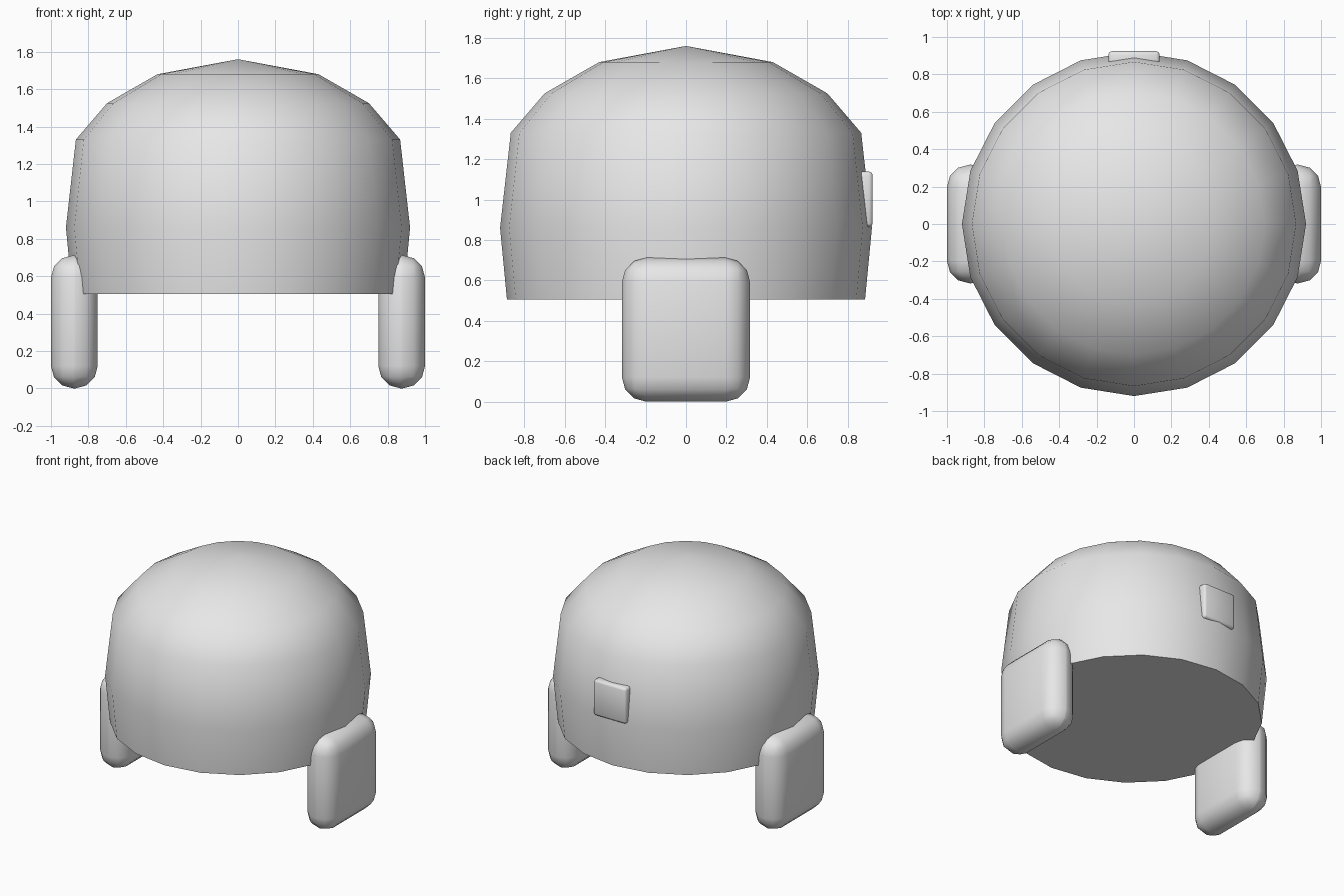
import bpy
import bmesh
import math
from mathutils import Matrix, Vector

if "Cube" in bpy.data.objects:
    bpy.data.objects.remove(bpy.data.objects["Cube"], do_unlink=True)

# Single grey finish
grey = bpy.data.materials.new("light_grey")
grey.use_nodes = True
grey.diffuse_color = (0.8, 0.8, 0.8, 1)
grey.node_tree.nodes["Principled BSDF"].inputs["Base Color"].default_value = (0.8, 0.8, 0.8, 1)


def finish(name, bm):
    """Turn a bmesh into a smooth shaded object with sharp hard edges."""
    bmesh.ops.recalc_face_normals(bm, faces=bm.faces)
    mesh = bpy.data.meshes.new(name)
    bm.to_mesh(mesh)
    bm.free()
    mesh.materials.append(grey)
    obj = bpy.data.objects.new(name, mesh)
    bpy.context.collection.objects.link(obj)
    bpy.ops.object.select_all(action="DESELECT")
    obj.select_set(True)
    bpy.context.view_layer.objects.active = obj
    bpy.ops.object.shade_smooth_by_angle(angle=math.radians(60))
    return obj


def rounded_box(name, low, high, radius, segments):
    low, high = Vector(low), Vector(high)
    bm = bmesh.new()
    place = Matrix.Translation((low + high) / 2) @ Matrix.Diagonal((*(high - low), 1))
    bmesh.ops.create_cube(bm, size=1, matrix=place)
    bmesh.ops.bevel(bm, geom=bm.edges[:], offset=radius, segments=segments,
                    profile=0.5, affect="EDGES", clamp_overlap=True)
    return finish(name, bm)


# Domed shell: rings of a lathe profile, closed by a tip and a flat underside
SIDES = 20
profile = [(0.886, 0.505), (0.92, 0.86), (0.867, 1.33), (0.7, 1.525), (0.43, 1.68)]
bm = bmesh.new()
rings = []
for r, z in profile:
    angles = [2 * math.pi * i / SIDES for i in range(SIDES)]
    rings.append([bm.verts.new((r * math.cos(a), r * math.sin(a), z)) for a in angles])
tip = bm.verts.new((0, 0, 1.76))
for i in range(SIDES):
    j = (i + 1) % SIDES
    for lower, upper in zip(rings, rings[1:]):
        bm.faces.new((lower[i], lower[j], upper[j], upper[i]))
    bm.faces.new((rings[-1][i], rings[-1][j], tip))
bm.faces.new(rings[0][::-1])
finish("dome_shell", bm)

# Rounded ear pads on both sides
for side, label in ((1, "left"), (-1, "right")):
    x_near, x_far = sorted((side * 0.75, side))
    rounded_box(label + "_ear_pad", (x_near, -0.317, 0), (x_far, 0.317, 0.712), 0.12, 3)

# Small plate on the back
rounded_box("back_plate", (-0.137, 0.83, 0.865), (0.137, 0.924, 1.138), 0.018, 2)
